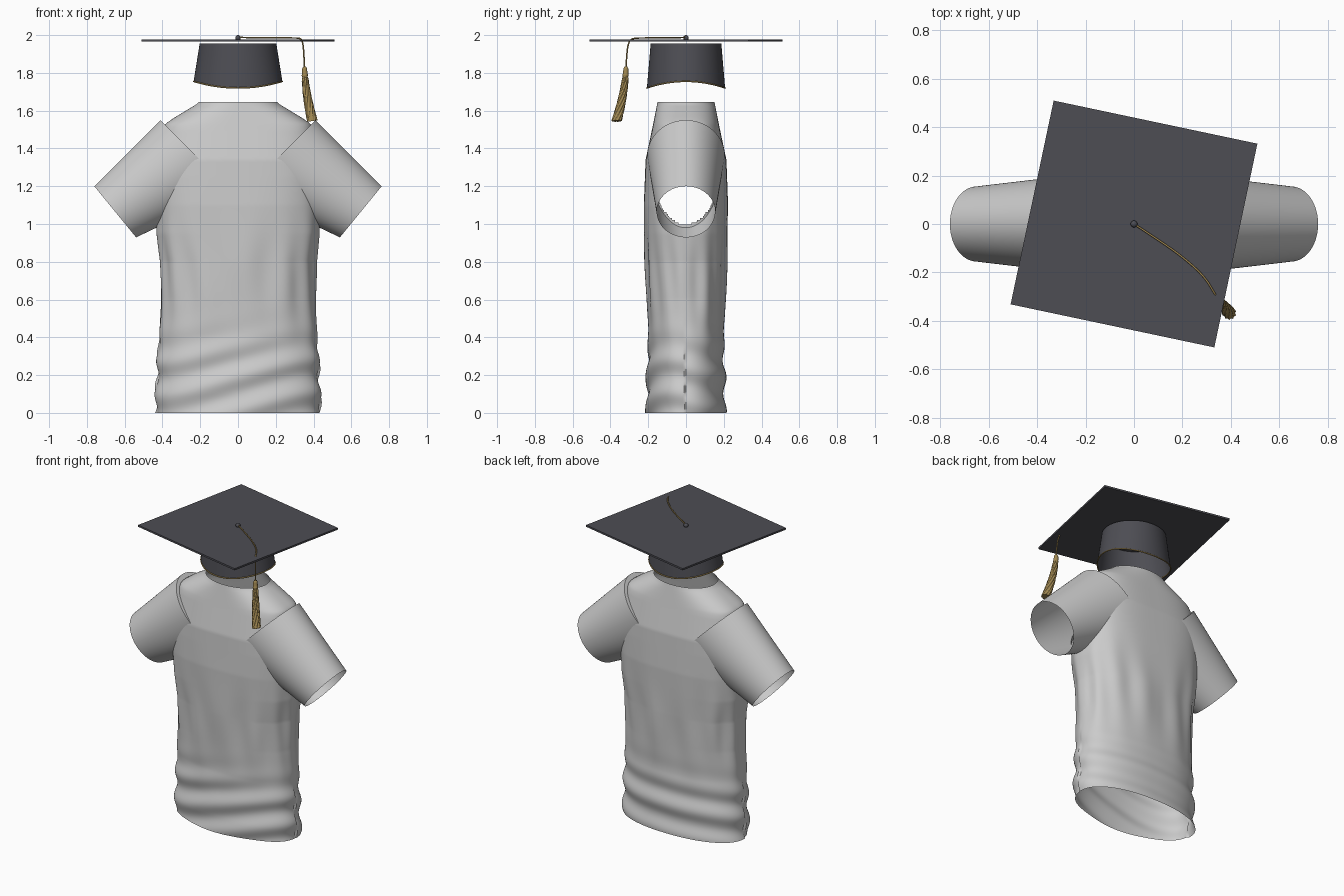
import bpy, bmesh, math
from math import sin, cos, pi, exp, sqrt
from mathutils import Vector

if "Cube" in bpy.data.objects:
    bpy.data.objects.remove(bpy.data.objects["Cube"])


def material(name, rgb):
    m = bpy.data.materials.new(name)
    m.diffuse_color = (*rgb, 1)
    m.use_nodes = True
    m.node_tree.nodes["Principled BSDF"].inputs["Base Color"].default_value = m.diffuse_color
    return m


BLACK = material("dark_cloth", (0.075, 0.075, 0.088))
GOLD = material("gold_thread", (0.36, 0.25, 0.085))


def finish(name, bm, mat=None, angle=40):
    bmesh.ops.recalc_face_normals(bm, faces=bm.faces)
    me = bpy.data.meshes.new(name)
    bm.to_mesh(me)
    bm.free()
    ob = bpy.data.objects.new(name, me)
    bpy.context.collection.objects.link(ob)
    if mat:
        me.materials.append(mat)
    bpy.ops.object.select_all(action='DESELECT')
    ob.select_set(True)
    bpy.context.view_layer.objects.active = ob
    bpy.ops.object.shade_smooth_by_angle(angle=math.radians(angle))
    return ob


def loft(rows, cols, fn, hidden=None, cap=False):
    """Closed rings fn(row, angle); faces whose corners are all hidden are dropped."""
    bm = bmesh.new()
    g = [[bm.verts.new(fn(r, 2 * pi * c / cols)) for c in range(cols)] for r in rows]
    for a, b in zip(g, g[1:]):
        for c in range(cols):
            d = (c + 1) % cols
            quad = (a[c], a[d], b[d], b[c])
            if not (hidden and all(hidden(v.co) for v in quad)):
                bm.faces.new(quad)
    if cap:
        bm.faces.new(g[-1])
    bmesh.ops.delete(bm, geom=[v for v in bm.verts if not v.link_faces], context='VERTS')
    return bm


def table(points, z):
    for (a, p), (b, q) in zip(points, points[1:]):
        if z <= b:
            return p + (q - p) * max(0, z - a) / (b - a)
    return points[-1][1]


def cord(name, pts, radius, mat, cyclic=False):
    cu = bpy.data.curves.new(name, 'CURVE')
    cu.dimensions = '3D'
    cu.bevel_depth = radius
    cu.bevel_resolution = 3
    cu.use_fill_caps = True
    s = cu.splines.new('POLY' if cyclic else 'NURBS')
    s.points.add(len(pts) - 1)
    for p, co in zip(s.points, pts):
        p.co = (*co, 1)
    s.use_cyclic_u = cyclic
    if not cyclic:
        s.order_u = 3
        s.use_endpoint_u = True
    cu.materials.append(mat)
    ob = bpy.data.objects.new(name, cu)
    bpy.context.collection.objects.link(ob)
    return ob


# Shirt body: half width, half depth and squareness by height
WIDTH = [(0, .436), (.1, .432), (.3, .424), (.6, .408), (.8, .412), (.95, .43),
         (1.34, .43), (1.53, .385), (1.56, .342), (1.64, .21), (1.65, .208)]
DEPTH = [(0, .206), (.1, .207), (.4, .199), (.8, .215), (1.1, .223), (1.34, .214),
         (1.5, .18), (1.65, .15)]
POWER = [(0, 2.2), (.8, 2.4), (1.25, 3), (1.5, 3), (1.64, 2.1)]


def body_point(z, a):
    n = table(POWER, z)
    c, s = cos(a), sin(a)
    x = table(WIDTH, z) * math.copysign(abs(c) ** (2 / n), c)
    y = table(DEPTH, z) * math.copysign(abs(s) ** (2 / n), s)
    # slanted rolls near the hem, long soft folds above
    low = exp(-(max(0, z - .22) / .17) ** 2)
    mid = exp(-((z - .72) / .25) ** 2)
    side = -1 if y < 0 else 1
    roll = .010 * low * sin(2 * pi * (z - .16 * x * (1 - .3 * side)) / .18 + 1.2 + .8 * sin(2 * a))
    fold = .005 * mid * sin(13 * a + 3 * z) + .003 * mid * sin(8 * a - 5 * z)
    d = Vector((c, s, 0)) * (roll + fold)
    return Vector((x, y, z)) + d


def in_body(p):
    if not 0 < p.z < 1.645:
        return False
    n = table(POWER, p.z)
    return abs(p.x / table(WIDTH, p.z)) ** n + abs(p.y / table(DEPTH, p.z)) ** n < .93


# Sleeve: tapered oval tube on a 45 degree axis (u along, v across)
U0, U1, R2 = -.806, -.293, sqrt(2)


def sleeve_size(t):
    return 1.118 + .0945 * t, .268 - .094 * t, .205 - .05 * t


def sleeve_point(t, a):
    k = 1
    if t < 0:                       # turned-in seam at the shoulder
        t, k = 0, .82
    vc, hv, hy = sleeve_size(t)
    u = U0 + (U1 - U0) * t - .0175 * cos(a) * t
    v = vc + k * hv * cos(a)
    return Vector(((u + v) / R2, k * hy * sin(a), (v - u) / R2))


def in_sleeve(p):
    x = abs(p.x)
    u, v = (x - p.z) / R2, (x + p.z) / R2
    t = (u - U0) / (U1 - U0)
    if not .06 < t < 1:
        return False
    vc, hv, hy = sleeve_size(t)
    return ((v - vc) / hv) ** 2 + (p.y / hy) ** 2 < .95


N = 150
finish("shirt_body", loft([1.645 * i / N for i in range(N + 1)], 192, body_point, in_sleeve))
sleeve = finish("sleeves", loft([-1] + [i / 60 for i in range(61)], 112, sleeve_point, in_body))
sleeve.modifiers.new("mirror", 'MIRROR').use_clip = False


# Cap band with a saddle-shaped lower edge and its gold trim
def band_point(t, a):
    low = 1.72 + .035 * cos(a) ** 2
    return Vector(((.235 - .032 * t) * cos(a), (.207 - .02 * t) * sin(a), low + (1.955 - low) * t))


finish("cap_band", loft([0, .25, .5, .75, 1], 64, band_point, cap=True), BLACK)
cord("band_trim", [band_point(0, 2 * pi * i / 64) for i in range(64)], .004, GOLD, True)

# Square cap board
bm = bmesh.new()
foot = [bm.verts.new((x, y, 1.966)) for x, y in
        ((-.332, .51), (-.51, -.332), (.332, -.51), (.51, .332))]
face = bm.faces.new(foot)
up = bmesh.ops.extrude_face_region(bm, geom=[face])
for v in up["geom"]:
    if isinstance(v, bmesh.types.BMVert):
        v.co.z += .012
finish("cap_board", bm, BLACK, 20)

# Button
bm = bmesh.new()
bmesh.ops.create_uvsphere(bm, u_segments=24, v_segments=12, radius=.0145)
bmesh.ops.translate(bm, verts=bm.verts, vec=(0, 0, 1.9855))
finish("cap_button", bm, BLACK)

# Tassel cord
cord("tassel_cord", [(0, 0, 1.988), (.10, -.065, 1.986), (.20, -.135, 1.985), (.29, -.215, 1.985),
                     (.335, -.29, 1.984), (.345, -.308, 1.95), (.35, -.315, 1.88),
                     (.352, -.318, 1.82)], .004, GOLD)

# Tassel: knot and twisted fringe following a gentle outward curve
RADIUS = [(0, .008), (.03, .013), (.14, .015), (.16, .018), (.18, .013), (.24, .017), (1, .026)]


def tassel_point(t, a):
    strand = 1 + (.09 * sin(10 * a + 30 * t) if t > .18 else 0)
    r = table(RADIUS, t) * strand
    return Vector((.352 + .042 * t ** 1.7 + r * cos(a), -.318 - .05 * t ** 1.7 + r * sin(a),
                   1.832 - .287 * t + .15 * r * cos(a)))


finish("tassel", loft([i / 60 for i in range(61)], 60, tassel_point, cap=True), GOLD, 60)
